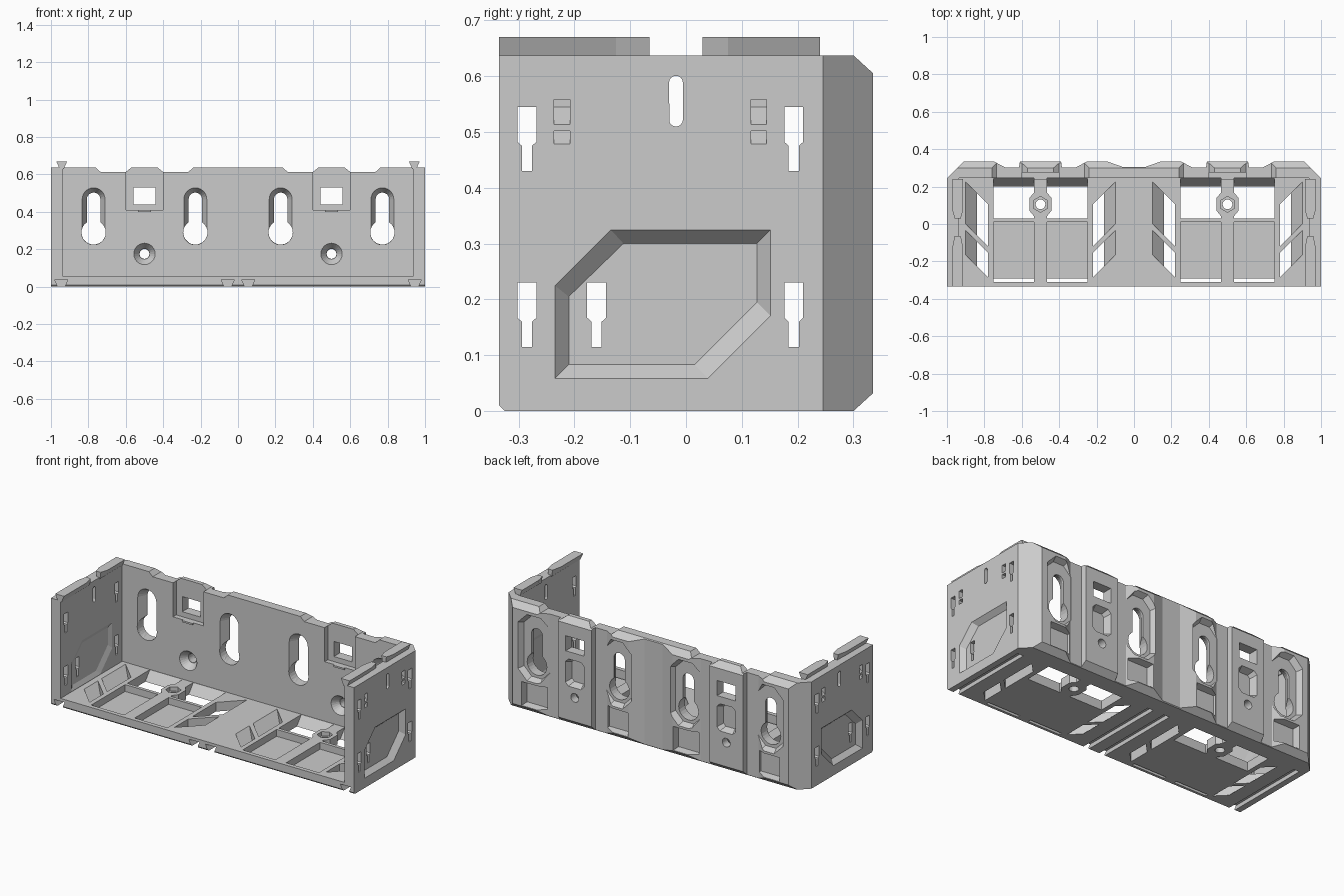
import bpy, bmesh
from math import cos, sin, pi, acos

if "Cube" in bpy.data.objects:
    bpy.data.objects.remove(bpy.data.objects["Cube"])

AXES = {'x': lambda a, b, c: (c, a, b), 'y': lambda a, b, c: (a, c, b), 'z': lambda a, b, c: (a, b, c)}


def prism(name, pts, axis, lo, hi, pts2=None):
    """Solid between polygon pts at lo and pts2 (or pts) at hi along an axis."""
    put = AXES[axis]
    bm = bmesh.new()
    a = [bm.verts.new(put(p[0], p[1], lo)) for p in pts]
    b = [bm.verts.new(put(p[0], p[1], hi)) for p in (pts2 or pts)]
    bm.faces.new(a)
    bm.faces.new(b[::-1])
    n = len(a)
    for i in range(n):
        bm.faces.new((a[i], b[i], b[(i + 1) % n], a[(i + 1) % n]))
    bmesh.ops.recalc_face_normals(bm, faces=bm.faces)
    me = bpy.data.meshes.new(name)
    bm.to_mesh(me)
    bm.free()
    ob = bpy.data.objects.new(name, me)
    bpy.context.collection.objects.link(ob)
    return ob


def cut(target, *args):
    """Subtract a prism from target and discard the cutter."""
    cutter = prism("cutter", *args)
    mod = target.modifiers.new("cut", 'BOOLEAN')
    mod.operation, mod.solver, mod.object = 'DIFFERENCE', 'EXACT', cutter
    bpy.context.view_layer.objects.active = target
    bpy.ops.object.modifier_apply(modifier=mod.name)
    bpy.data.objects.remove(cutter)


def mirror_x(ob):
    ob.modifiers.new("mirror", 'MIRROR').use_mirror_merge = False


def rect(x0, x1, y0, y1):
    return [(x0, y0), (x1, y0), (x1, y1), (x0, y1)]


def circle(x, y, r, n=24, t=0.0):
    return [(x + r * cos(t + 2 * pi * i / n), y + r * sin(t + 2 * pi * i / n)) for i in range(n)]


def keyhole(x, z0, r0, z1, r1, n=20):
    """Big circle at z0 with a round-ended slot up to z1."""
    t = acos(r1 / r0)
    big = [pi - t + (pi + 2 * t) * i / n for i in range(n + 1)]
    top = [pi * i / 12 for i in range(13)]
    return [(x + r0 * cos(a), z0 + r0 * sin(a)) for a in big] + [(x + r1 * cos(a), z1 + r1 * sin(a)) for a in top]


def octagon(x, z, hx, hz, c):
    return [(x + a, z + b) for a, b in ((-hx + c, -hz), (hx - c, -hz), (hx, -hz + c), (hx, hz - c),
                                        (hx - c, hz), (-hx + c, hz), (-hx, hz - c), (-hx, -hz + c))]


CELLS = (-0.5, 0.5)
H = 0.637

# Back wall: grooved plan outline, extruded upwards
half = [(0, .305), (.06, .305), (.145, .335), (.25, .335), (.31, .303), (.385, .303), (.39, .335), (.61, .335),
        (.615, .303), (.69, .303), (.75, .335), (.91, .335), (1, .245)]
back = prism("back_wall", [(-x, y) for x, y in half[:0:-1]] + half, 'z', 0, H)
# Bevels along the rear top and bottom edges
cut(back, [(.30, H), (.335, .605), (.4, .605), (.4, .7), (.30, .7)], 'x', -1.1, 1.1)
cut(back, [(.30, 0), (.335, .032), (.4, .032), (.4, -.1), (.30, -.1)], 'x', -1.1, 1.1)
for c in CELLS:
    for s in (-1, 1):
        # Notch in the top edge
        notch = [(.26, .7), (.26, H), (.235, .613), (.10, .613), (.07, H), (.07, .7)]
        cut(back, [(c + s * x, z) for x, z in notch], 'y', .2, .4)
        # Keyhole with tapered front lead-in, and recesses behind it
        k = c + s * .272
        cut(back, keyhole(k, .29, .066, .467, .064), 'y', .24, .292, keyhole(k, .29, .065, .467, .036))
        cut(back, keyhole(k, .29, .065, .467, .036), 'y', .23, .36)
        cut(back, octagon(k, .39, .085, .18, .05), 'y', .302, .34, octagon(k, .39, .105, .20, .06))
        cut(back, rect(k - .07, k + .07, .045, .17), 'y', .295, .34, rect(k - .08, k + .08, .035, .18))
    # Clip recess and window
    cut(back, rect(c - .1, c + .1, .41, .7), 'y', .2, .275)
    cut(back, rect(c - .06, c + .06, .44, .53), 'y', .2, .4)
    # Countersunk screw hole and rear octagonal pocket
    cut(back, circle(c, .175, .058), 'y', .244, .285, circle(c, .175, .028))
    cut(back, circle(c, .175, .026), 'y', .2, .4)
    cut(back, octagon(c, .315, .045, .065, .015), 'y', .295, .337, octagon(c, .315, .062, .082, .02))
    prism("clip_nub", rect(c - .035, c + .035, .40, .41), 'y', .235, .25)

# Floor plate
floor = prism("floor", [(-.335, .01), (-.325, 0), (.245, 0), (.245, .055), (-.335, .055)], 'x', -1, 1)
# Dovetail grooves underneath
for x in (-.945, -.055, .055, .945):
    cut(floor, [(x - .017, -.005), (x + .017, -.005), (x + .035, .038), (x - .035, .038)], 'y', -.4, .2)
for c in CELLS:
    for s in (-1, 1):
        # Rear opening with sloped back edge, leaving a rib with a nut boss
        def opening(y):
            p = [(.035, .03), (.252, .03), (.252, y), (.035, y), (.035, .168), (.058, .14), (.058, .07), (.035, .042)]
            return [(c + s * a, b) for a, b in p]
        cut(floor, opening(.191), 'z', -.011, .066, opening(.252))
        # Shallow tray with a slit at the front
        x0, x1 = sorted((c + s * .035, c + s * .252))
        cut(floor, rect(x0, x1, -.31, .01), 'z', .014, .1)
        cut(floor, rect(x0, x1, -.31, -.292), 'z', -.1, .1)
        # Slanted slots divided by a diagonal bar
        for y0, y1 in ((.225, 0), (-.035, -.165)):
            def slot(u):
                p = [(u, y0 - .4 + u), (.28, y0 - .12), (.28, y1 - .12), (u, y1 - .4 + u)]
                return [(c + s * a, b) for a, b in p]
            cut(floor, slot(.328), 'z', -.011, .066, slot(.412))
    cut(floor, circle(c, .105, .042, 6, pi / 6), 'z', .03, .1)
    cut(floor, circle(c, .105, .026), 'z', -.1, .1)

# Side wall
side = prism("side_wall", rect(-.335, .245, .055, H), 'x', .936, 1)
# Large tapered pocket outside, shallow one inside
outer = [(-.235, .058), (.04, .058), (.152, .17), (.152, .325), (-.135, .325), (-.235, .225)]
inner = [(-.21, .083), (.015, .083), (.127, .195), (.127, .3), (-.112, .3), (-.21, .205)]
cut(side, inner, 'x', .972, 1.0005, outer)
cut(side, outer, 'x', .9355, .948, inner)
# T-shaped hanging holes
for y, z in ((-.285, .43), (.193, .43), (-.285, .115), (-.16, .115), (.193, .115)):
    tee = [(-.009, 0), (.009, 0), (.009, .045), (.017, .052), (.017, .115), (-.017, .115), (-.017, .052), (-.009, .045)]
    cut(side, [(y + a, z + b) for a, b in tee], 'x', .9, 1.1)
# Central slot
slot_pts = [(-.018 + .0125 * cos(pi * i / 8), (.588 if i <= 8 else .522) + .0125 * sin(pi * i / 8)) for i in range(17)]
cut(side, slot_pts, 'x', .9, 1.1)
# Wedge-shaped catches
for y in (-.222, .13):
    cut(side, [(1.01, .558), (.96, .558), (.96, .545), (1.01, .505)], 'y', y - .014, y + .014)
    cut(side, [(1.01, .502), (.97, .502), (1.01, .47)], 'y', y - .014, y + .014)
mirror_x(side)


# Dovetail stacking rails on the side walls, tapering towards the middle
def rail(top, bottom):
    x = .9425
    return [(x - bottom, .63), (x + bottom, .63), (x + top, .67), (x - top, .67)]


full, thin = rail(.029, .011), rail(.016, .011)
for name, y0, y1, a, b in (("front_rail", -.335, -.125, full, full), ("front_rail_tip", -.125, -.065, full, thin),
                           ("rear_rail_tip", .03, .075, thin, full), ("rear_rail", .075, .24, full, full)):
    mirror_x(prism(name, a, 'y', y0, y1, b))
